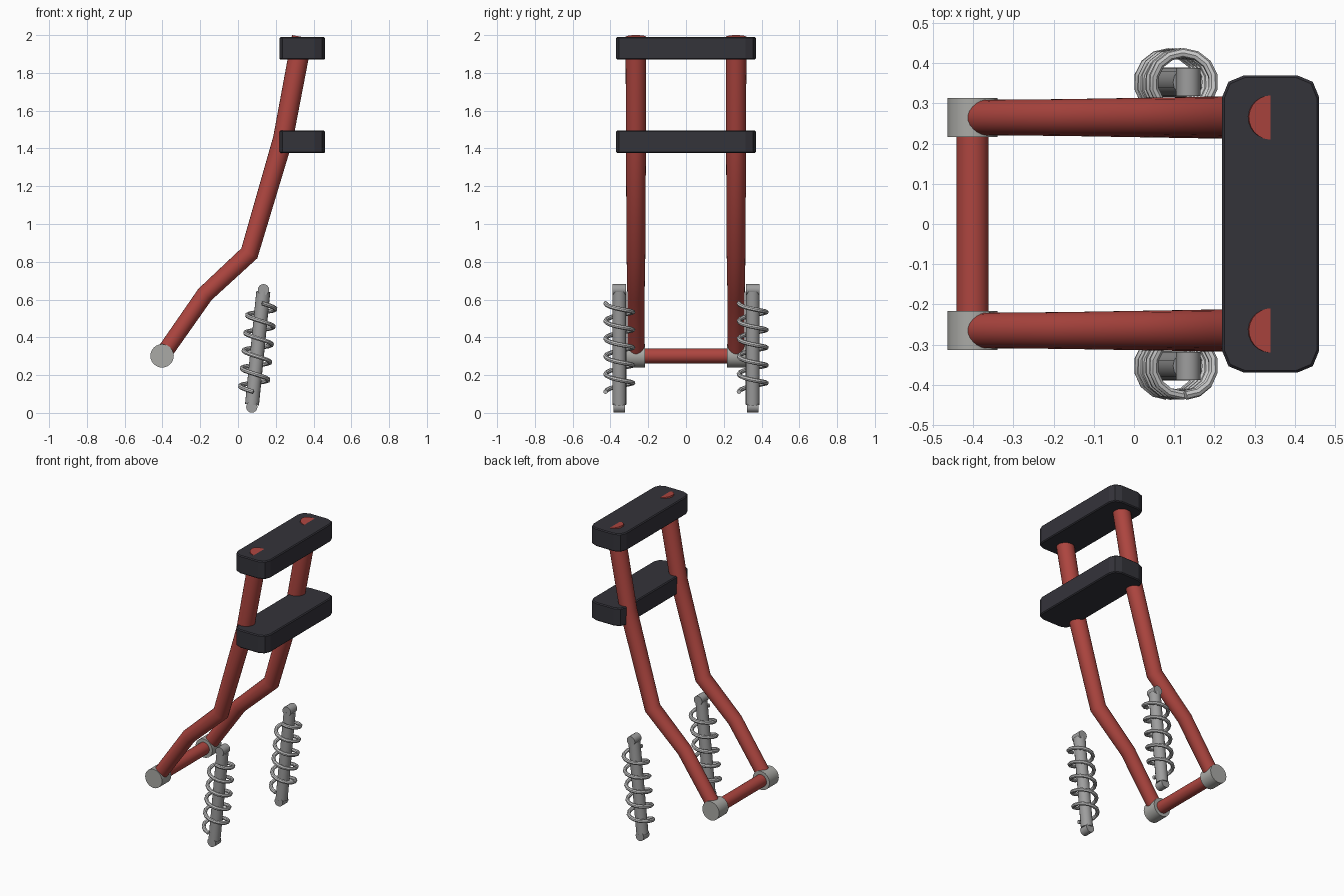
import bpy, bmesh, math
from mathutils import Vector

if "Cube" in bpy.data.objects:
    bpy.data.objects.remove(bpy.data.objects["Cube"])


def material(name, rgb):
    m = bpy.data.materials.new(name)
    m.diffuse_color = (*rgb, 1)
    m.use_nodes = True
    m.node_tree.nodes["Principled BSDF"].inputs["Base Color"].default_value = m.diffuse_color
    return m


RED = material("red_paint", (0.42, 0.06, 0.05))
DARK = material("dark_padding", (0.034, 0.033, 0.042))
GREY = material("grey_metal", (0.40, 0.40, 0.38))
STEEL = material("rod_steel", (0.34, 0.34, 0.34))
SPRING = material("spring_steel", (0.58, 0.58, 0.58))


def finish(ob, name, mat, smooth=True):
    ob.name = name
    ob.data.materials.clear()
    ob.data.materials.append(mat)
    if smooth:
        bpy.ops.object.select_all(action='DESELECT')
        ob.select_set(True)
        bpy.context.view_layer.objects.active = ob
        bpy.ops.object.shade_smooth_by_angle(angle=math.radians(35))
    return ob


def rod(name, a, b, r, mat, sides=24):
    a, b = Vector(a), Vector(b)
    bpy.ops.mesh.primitive_cylinder_add(vertices=sides, radius=r, depth=(b - a).length,
                                        location=(a + b) / 2)
    ob = bpy.context.object
    ob.rotation_euler = (b - a).to_track_quat('Z', 'Y').to_euler()
    return finish(ob, name, mat)


def sweep(name, points, radii, mat, sides):
    """Capped tube with mitred rings along a path."""
    pts = [Vector(p) for p in points]
    bm = bmesh.new()
    rings = []
    side = None
    for i, p in enumerate(pts):
        d_in = (p - pts[max(i - 1, 0)]).normalized()
        d_out = (pts[min(i + 1, len(pts) - 1)] - p).normalized()
        t = (d_in + d_out).normalized()
        if side is None:
            side = t.orthogonal()
        side = (side - t * side.dot(t)).normalized()
        up = t.cross(side)
        rings.append([bm.verts.new(p + radii[i] * (math.cos(a) * side + math.sin(a) * up))
                      for a in (math.tau * k / sides for k in range(sides))])
    for r0, r1 in zip(rings, rings[1:]):
        for k in range(sides):
            j = (k + 1) % sides
            bm.faces.new((r0[k], r0[j], r1[j], r1[k]))
    bm.faces.new(rings[0][::-1])
    bm.faces.new(rings[-1])
    bmesh.ops.recalc_face_normals(bm, faces=bm.faces)
    me = bpy.data.meshes.new(name)
    bm.to_mesh(me)
    bm.free()
    ob = bpy.data.objects.new(name, me)
    bpy.context.collection.objects.link(ob)
    return finish(ob, name, mat)


def pad(name, z0, z1):
    """Block with rounded corners in plan and a fine edge bevel."""
    bpy.ops.mesh.primitive_cube_add(size=1, location=(0.34, 0, (z0 + z1) / 2))
    ob = bpy.context.object
    me = ob.data
    bm = bmesh.new()
    bm.from_mesh(me)
    bmesh.ops.scale(bm, vec=(0.242, 0.74, z1 - z0), verts=bm.verts)
    corners = [e for e in bm.edges if abs(e.verts[0].co.z - e.verts[1].co.z) > 0.01]
    bmesh.ops.bevel(bm, geom=corners, offset=0.055, segments=2, profile=0.5, affect='EDGES')
    rims = [e for e in bm.edges if abs(e.verts[0].co.z - e.verts[1].co.z) < 0.001]
    bmesh.ops.bevel(bm, geom=rims, offset=0.006, segments=1, profile=0.5, affect='EDGES')
    bm.to_mesh(me)
    bm.free()
    return finish(ob, name, DARK, smooth=False)


# Two pads across the uprights
pad("upper_pad", 1.87, 1.99)
pad("lower_pad", 1.375, 1.495)

# Cross bar between the pivots
rod("cross_bar", (-0.402, -0.23, 0.302), (-0.402, 0.23, 0.302), 0.04, RED)

for label, s in (("front", -1), ("back", 1)):
    # Bent upright tube and its pivot sleeve
    y = 0.265 * s
    path = [(-0.402, y, 0.302), (-0.175, y, 0.627), (0.06, y, 0.845),
            (0.238, y, 1.45), (0.34, y, 1.99)]
    sweep(label + "_upright", path, [0.044, 0.046, 0.050, 0.053, 0.055], RED, 24)
    rod(label + "_pivot_sleeve", (-0.402, 0.216 * s, 0.302), (-0.402, 0.314 * s, 0.302),
        0.062, GREY)

    # Damper: rod with an eye at each end
    y = 0.353 * s
    low, high = Vector((0.073, y, 0.031)), Vector((0.135, y, 0.652))
    rod(label + "_damper_rod", low.lerp(high, 0.02), low.lerp(high, 0.985), 0.037, STEEL, 16)
    for part, c, half in (("lower", low, 0.03), ("upper", high, 0.035)):
        off = Vector((0, half, 0))
        rod(f"{label}_damper_{part}_eye", c - off, c + off, 0.03, STEEL, 16)

    # Coil spring around the damper
    axis = (high - low).normalized()
    across = Vector((0, 1, 0)).cross(axis)
    turns, steps = 5, 14
    coil = []
    for i in range(turns * steps + 1):
        a = -math.pi / 2 + math.tau * i / steps
        c = low.lerp(high, 0.885 - 0.755 * i / (turns * steps))
        coil.append(c + 0.073 * (math.cos(a) * across + math.sin(a) * Vector((0, 1, 0))))
    sweep(label + "_spring", coil, [0.012] * len(coil), SPRING, 8)
